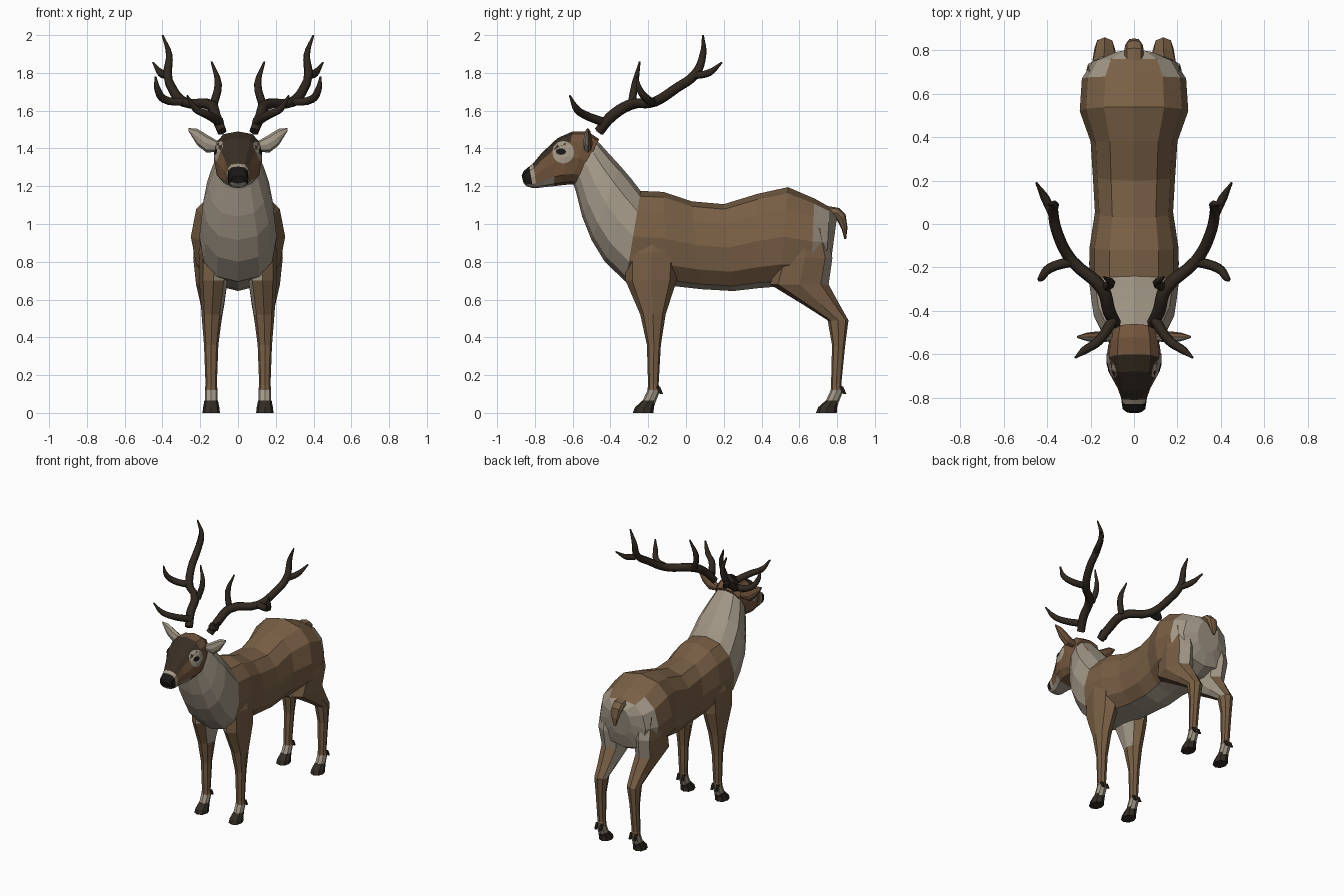
import bpy
import bmesh
import math
from mathutils import Vector
from mathutils.bvhtree import BVHTree

default_cube = bpy.data.objects.get("Cube")
if default_cube:
    bpy.data.objects.remove(default_cube, do_unlink=True)


def material(name, color):
    mat = bpy.data.materials.new(name)
    mat.use_nodes = True
    mat.diffuse_color = (*color, 1)
    mat.node_tree.nodes["Principled BSDF"].inputs["Base Color"].default_value = (*color, 1)
    return mat


FUR = material("brown fur", (0.19, 0.115, 0.06))
PALE = material("pale fur", (0.36, 0.31, 0.24))
FACE = material("face brown", (0.17, 0.09, 0.045))
DARK = material("dark forehead", (0.04, 0.027, 0.017))
ANTLER = material("antler brown", (0.03, 0.021, 0.014))
HOOF = material("hoof dark", (0.032, 0.025, 0.018))
BLACK = material("nose and eye black", (0.01, 0.009, 0.008))


def signed_power(value, power):
    return math.copysign(abs(value) ** power, value)


def ring(center, across, up, power=1.0, sides=12):
    """Closed cross-section; a power below 1 makes it boxier."""
    points = []
    for i in range(sides):
        a = math.tau * i / sides
        points.append(center + across * signed_power(math.sin(a), power)
                      + up * signed_power(math.cos(a), power))
    return points


def profile_ring(top_y, top_z, low_y, low_z, half_width, power=0.85, sides=12):
    """Cross-section given by its top and bottom points on the midline."""
    top, low = Vector((0, top_y, top_z)), Vector((0, low_y, low_z))
    return ring((top + low) / 2, Vector((half_width, 0, 0)), (top - low) / 2, power, sides)


def loft(name, rings, mats, rule=None):
    """Skin the rings; rule(center, normal) picks the material of each face."""
    bm = bmesh.new()
    loops = [[bm.verts.new(p) for p in points] for points in rings]
    n = len(loops[0])
    for a, b in zip(loops, loops[1:]):
        for i in range(n):
            j = (i + 1) % n
            bm.faces.new((a[i], a[j], b[j], b[i]))
    bm.faces.new(loops[0])
    bm.faces.new(loops[-1])
    bmesh.ops.recalc_face_normals(bm, faces=bm.faces)
    if rule:
        for f in bm.faces:
            f.material_index = mats.index(rule(f.calc_center_median(), f.normal))
    return add_mesh(name, bm, mats)


def add_mesh(name, bm, mats):
    mesh = bpy.data.meshes.new(name)
    bm.to_mesh(mesh)
    bm.free()
    for m in mats:
        mesh.materials.append(m)
    obj = bpy.data.objects.new(name, mesh)
    bpy.context.scene.collection.objects.link(obj)
    return obj


# Torso and neck
def body_rule(c, n):
    if c.y + 0.14 * (c.z - 0.95) * -1 < -0.29:
        return PALE
    if n.z < -0.8 and c.y > -0.25:
        return PALE
    if c.y > 0.69 and n.y > 0.5 and c.z < 1.06:
        return PALE
    return FUR


body_profile = [
    (0.80, 1.04, 0.77, 0.82, 0.09), (0.76, 1.09, 0.74, 0.72, 0.19),
    (0.68, 1.135, 0.66, 0.68, 0.24), (0.54, 1.195, 0.50, 0.67, 0.25),
    (0.38, 1.16, 0.38, 0.66, 0.20), (0.20, 1.105, 0.25, 0.645, 0.19),
    (0.03, 1.12, 0.08, 0.655, 0.18), (-0.12, 1.17, -0.10, 0.675, 0.205),
    (-0.24, 1.175, -0.32, 0.695, 0.205), (-0.29, 1.24, -0.43, 0.80, 0.195),
    (-0.35, 1.31, -0.50, 0.915, 0.185), (-0.41, 1.375, -0.55, 1.04, 0.155),
    (-0.46, 1.43, -0.585, 1.18, 0.12), (-0.50, 1.45, -0.60, 1.22, 0.10)]
loft("body", [profile_ring(*p) for p in body_profile], [FUR, PALE], body_rule)

# Tail
tail_profile = [
    (0.72, 1.10, 0.72, 1.03, 0.04), (0.81, 1.085, 0.79, 1.03, 0.045),
    (0.845, 1.05, 0.805, 1.01, 0.04), (0.855, 0.98, 0.825, 0.97, 0.03),
    (0.848, 0.92, 0.838, 0.92, 0.01)]
loft("tail", [profile_ring(*p, sides=8) for p in tail_profile], [FUR])


# Head with muzzle and nose
def head_rule(c, n):
    if c.y < -0.825:
        return BLACK if n.z > -0.4 else PALE
    if c.y < -0.80 or (c.y < -0.72 and n.z < -0.45):
        return PALE
    if c.y < -0.60 and n.z > 0.3:
        return DARK
    return FACE


head_profile = [
    (-0.46, 1.45, -0.575, 1.205, 0.105), (-0.52, 1.49, -0.61, 1.21, 0.12),
    (-0.60, 1.49, -0.66, 1.205, 0.126), (-0.68, 1.455, -0.70, 1.20, 0.112),
    (-0.765, 1.375, -0.75, 1.195, 0.075), (-0.81, 1.32, -0.79, 1.19, 0.06),
    (-0.83, 1.305, -0.81, 1.19, 0.057), (-0.86, 1.28, -0.845, 1.20, 0.052),
    (-0.87, 1.255, -0.86, 1.215, 0.035)]
head = loft("head", [profile_ring(*p, power=0.72) for p in head_profile],
            [FACE, DARK, PALE, BLACK], head_rule)
head_tree = BVHTree.FromPolygons([v.co for v in head.data.vertices],
                                 [p.vertices[:] for p in head.data.polygons])


def head_plate(name, side, y, z, ry, rz, lift, mat):
    """Thin painted plate that follows the side of the head."""
    bm = bmesh.new()

    def vertex(py, pz):
        hit = head_tree.ray_cast(Vector((side, py, pz)), Vector((-side, 0, 0)))[0]
        x = hit.x if hit else side * 0.1
        return bm.verts.new((x + side * lift, py, pz))

    middle = vertex(y, z)
    loops = []
    for scale in (0.5, 1.0):
        loops.append([vertex(y + ry * scale * math.cos(math.tau * i / 12),
                             z + rz * scale * math.sin(math.tau * i / 12)) for i in range(12)])
    inner, outer = loops
    for i in range(12):
        j = (i + 1) % 12
        bm.faces.new((middle, inner[i], inner[j]))
        bm.faces.new((inner[i], outer[i], outer[j], inner[j]))
    for f in bm.faces:
        f.normal_update()
        if f.normal.x * side < 0:
            f.normal_flip()
    add_mesh(name, bm, [mat])


def leg_ring(z, y, ry, x, rx, side):
    return ring(Vector((side * x, y, z)), Vector((rx, 0, 0)), Vector((0, ry, 0)), 0.9, 8)


# Leg sections from top to pastern: height, y, y radius, x, x radius
front_sections = [
    (0.98, -0.17, 0.09, 0.12, 0.06), (0.85, -0.18, 0.14, 0.12, 0.088),
    (0.70, -0.185, 0.135, 0.13, 0.075), (0.52, -0.175, 0.067, 0.138, 0.055),
    (0.36, -0.17, 0.037, 0.142, 0.038), (0.15, -0.173, 0.028, 0.142, 0.03),
    (0.12, -0.17, 0.034, 0.142, 0.034), (0.05, -0.2, 0.036, 0.142, 0.034)]
hind_sections = [
    (0.98, 0.62, 0.12, 0.14, 0.09), (0.82, 0.63, 0.145, 0.145, 0.092),
    (0.68, 0.60, 0.155, 0.14, 0.082), (0.57, 0.72, 0.095, 0.135, 0.062),
    (0.49, 0.805, 0.055, 0.135, 0.048), (0.36, 0.808, 0.035, 0.14, 0.036),
    (0.15, 0.795, 0.027, 0.142, 0.03), (0.12, 0.80, 0.034, 0.142, 0.034),
    (0.05, 0.77, 0.036, 0.142, 0.034)]

# Antler branches: x, y, z, radius
branches = {
    "beam": [(0.085, -0.46, 1.49, 0.027), (0.115, -0.40, 1.565, 0.03),
             (0.145, -0.30, 1.63, 0.03), (0.285, -0.17, 1.645, 0.027),
             (0.35, -0.05, 1.72, 0.026), (0.372, 0.05, 1.795, 0.025),
             (0.365, 0.09, 1.90, 0.018), (0.40, 0.09, 2.0, 0.005)],
    "brow_tine": [(0.095, -0.44, 1.54, 0.025), (0.165, -0.54, 1.58, 0.022),
                  (0.225, -0.58, 1.61, 0.019), (0.27, -0.615, 1.68, 0.005)],
    "upright_tine": [(0.13, -0.29, 1.63, 0.022), (0.105, -0.27, 1.74, 0.02),
                     (0.14, -0.245, 1.86, 0.005)],
    "side_tine": [(0.28, -0.17, 1.645, 0.024), (0.39, -0.205, 1.66, 0.022),
                  (0.425, -0.245, 1.71, 0.018), (0.437, -0.26, 1.78, 0.005)],
    "rear_tine": [(0.37, 0.04, 1.785, 0.022), (0.41, 0.12, 1.80, 0.02),
                  (0.45, 0.19, 1.855, 0.005)]}


def antler_branch(name, points, side):
    curve = bpy.data.curves.new(name, "CURVE")
    curve.dimensions = "3D"
    curve.bevel_depth = 1.0
    curve.bevel_resolution = 1
    curve.resolution_u = 4
    curve.use_fill_caps = True
    spline = curve.splines.new("BEZIER")
    spline.bezier_points.add(len(points) - 1)
    for bp, (x, y, z, r) in zip(spline.bezier_points, points):
        bp.co = (side * x, y, z)
        bp.radius = r
        bp.handle_left_type = bp.handle_right_type = "AUTO"
    curve.materials.append(ANTLER)
    bpy.context.scene.collection.objects.link(bpy.data.objects.new(name, curve))


# Paired parts
for side, label in ((1, "left"), (-1, "right")):
    def leg_rule(c, n):
        inward = -side * n.x
        if c.z < 0.13 or (c.z > 0.48 and inward > 0.5):
            return PALE
        if c.z > 0.72 and n.y > 0.6 and c.y > 0.6:
            return PALE
        return FUR

    for part, sections in (("front", front_sections), ("hind", hind_sections)):
        loft(f"{label}_{part}_leg", [leg_ring(*s, side) for s in sections], [FUR, PALE], leg_rule)
        _, y, _, x, _ = sections[-1]
        hoof = [(0.065, y + 0.005, 0.036, x, 0.036), (0.03, y - 0.02, 0.05, x, 0.043),
                (0, y - 0.027, 0.055, x, 0.046)]
        loft(f"{label}_{part}_hoof", [leg_ring(*s, side) for s in hoof], [HOOF])
        for offset in (-0.02, 0.02):
            claw = [(0.14, y + 0.05, 0.012, x + offset, 0.011),
                    (0.10, y + 0.07, 0.009, x + offset, 0.01)]
            loft(f"{label}_{part}_dewclaw", [leg_ring(*s, side) for s in claw], [HOOF])

    # Ear with pale inside
    ear = [(0.10, 1.41, 0.025, 0.02), (0.165, 1.425, 0.048, 0.026),
           (0.215, 1.46, 0.044, 0.02), (0.262, 1.50, 0.008, 0.005)]
    loft(f"{label}_ear",
         [ring(Vector((side * x, -0.52, z)), Vector((0, ry, 0)), Vector((0, 0, rz)), 1, 8)
          for x, z, rz, ry in ear],
         [FACE, PALE], lambda c, n: PALE if n.y < -0.3 else FACE)

    head_plate(f"{label}_eye_patch", side, -0.65, 1.38, 0.058, 0.06, 0.004, PALE)
    head_plate(f"{label}_eye", side, -0.662, 1.383, 0.027, 0.017, 0.009, BLACK)
    for name, points in branches.items():
        antler_branch(f"{label}_antler_{name}", points, side)
